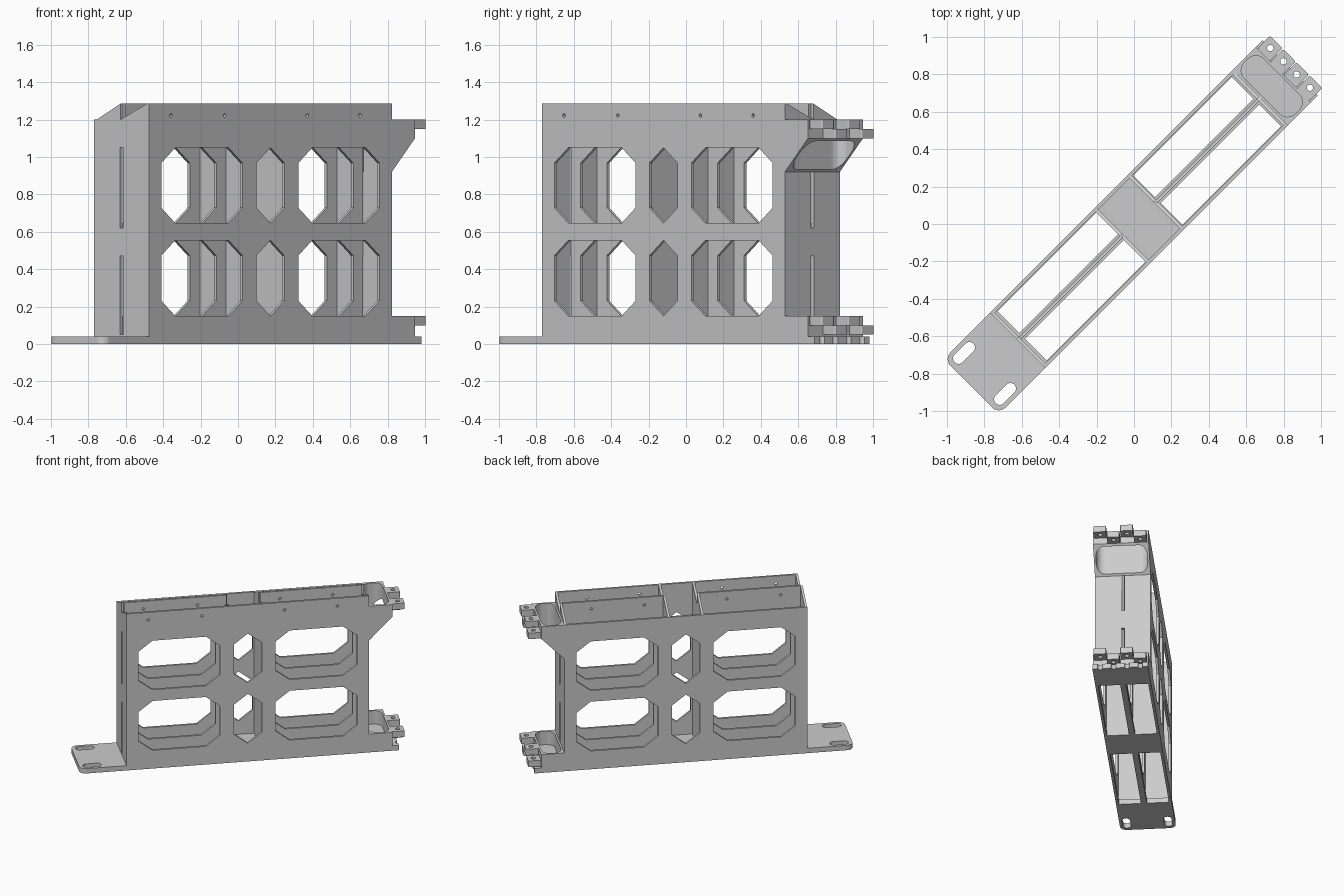
import bpy, bmesh
from math import pi, cos, sin
from mathutils import Matrix, Euler

cube = bpy.data.objects.get("Cube")
if cube:
    bpy.data.objects.remove(cube)

grey = bpy.data.materials.new("plain_grey")
grey.use_nodes = True
grey.diffuse_color = (0.6, 0.6, 0.6, 1)
grey.node_tree.nodes["Principled BSDF"].inputs["Base Color"].default_value = (0.6, 0.6, 0.6, 1)

TURN = Matrix.Rotation(pi / 4, 4, 'Z')      # the holder stands diagonally
FLAT = Euler((0, 0, 0))                     # outline in length, width
LONG = Euler((pi / 2, 0, 0))                # outline in length, height
CROSS = Euler((pi / 2, 0, pi / 2))          # outline in width, height

H, T = 0.208, 0.018                         # half width, wall thickness
START, END, MID = -0.88, 0.955, 0.0375      # box ends and middle
BASE, LOW, TOP = 0.04, 1.2, 1.285           # floor, back and front heights


def rect(a0, a1, b0, b1):
    return [(a0, b0), (a1, b0), (a1, b1), (a0, b1)]


def arc(a, b, r, start, sweep, n=8):
    return [(a + r * cos(start + sweep * i / n), b + r * sin(start + sweep * i / n))
            for i in range(n + 1)]


def circle(a, b, r):
    return arc(a, b, r, 0, 2 * pi, 20)[:-1]


def rounded(a0, a1, b0, b1, r):
    pts = []
    for i, (a, b) in enumerate([(a1 - r, b1 - r), (a0 + r, b1 - r), (a0 + r, b0 + r), (a1 - r, b0 + r)]):
        pts += arc(a, b, r, i * pi / 2, pi / 2)
    return pts


def window(a0, a1, b0, b1, ca=0.106, cb=0.082):
    # corner-cut window; the narrow ones come to a point
    pts = [(a0, b0 + cb), (a0 + ca, b0), (a1 - ca, b0), (a1, b0 + cb),
           (a1, b1 - cb), (a1 - ca, b1), (a0 + ca, b1), (a0, b1 - cb)]
    return [p for i, p in enumerate(pts)
            if abs(p[0] - pts[i - 1][0]) + abs(p[1] - pts[i - 1][1]) > 0.001]


def panel(name, loops, facing, offset, thickness):
    """Flat panel from an outline and its holes, placed by its centre."""
    curve = bpy.data.curves.new(name, 'CURVE')
    curve.dimensions, curve.fill_mode, curve.extrude = '2D', 'BOTH', thickness / 2
    for loop in loops:
        spline = curve.splines.new('POLY')
        spline.points.add(len(loop) - 1)
        for point, (a, b) in zip(spline.points, loop):
            point.co = (a, b, 0, 1)
        spline.use_cyclic_u = True
    helper = bpy.data.objects.new(name + "_outline", curve)
    bpy.context.collection.objects.link(helper)
    deps = bpy.context.evaluated_depsgraph_get()
    mesh = bpy.data.meshes.new_from_object(helper.evaluated_get(deps))
    bpy.data.objects.remove(helper)
    mesh.transform(TURN @ Matrix.Translation(offset) @ facing.to_matrix().to_4x4())
    bm = bmesh.new()
    bm.from_mesh(mesh)
    bmesh.ops.remove_doubles(bm, verts=bm.verts, dist=0.0002)
    bmesh.ops.recalc_face_normals(bm, faces=bm.faces)
    for face in bm.faces:
        face.smooth = False
    bm.to_mesh(mesh)
    bm.free()
    mesh.materials.clear()
    mesh.materials.append(grey)
    obj = bpy.data.objects.new(name, mesh)
    bpy.context.collection.objects.link(obj)
    return obj


# Base plate: rounded mounting tab, notched far edge, four floor openings
knuckles = [-0.15, -0.05, 0.05, 0.15]
tip, r = 1.18, 0.05
outline = [(tip, -H)]
for v in knuckles:
    outline += arc(tip, v, 0.018, -pi / 2, -pi)
outline += [(tip, H)]
outline += arc(-1.23 + r, H - r, r, pi / 2, pi / 2) + arc(-1.23 + r, r - H, r, pi, pi / 2)
loops = [outline]
for side in (-1, 1):
    lo, hi = sorted((side * 0.022, side * 0.187))
    loops += [rect(-0.845, -0.1, lo, hi), rect(0.18, 0.925, lo, hi)]
    loops.append(rounded(-1.2, -1.06, side * 0.155 - 0.03, side * 0.155 + 0.03, 0.0295))
panel("base_plate", loops, FLAT, (0, 0, BASE / 2), BASE)

# Long walls with two rows of windows
rows = [(0.15, 0.555), (0.647, 1.05)]
left_windows = [window(-0.788, -0.173, *row) for row in rows]
right_windows = [window(0.248, 0.863, *row) for row in rows]
centre_windows = [window(MID - 0.106, MID + 0.106, *row) for row in rows]
left_holes = [circle(u, 1.222, 0.01) for u in (-0.715, -0.308)]
right_holes = [circle(u, 1.222, 0.01) for u in (0.316, 0.715)]
all_windows = left_windows + centre_windows + right_windows
panel("front_wall", [rect(START, END, BASE, TOP)] + all_windows + left_holes + right_holes,
      LONG, (0, T / 2 - H, 0), T)
panel("back_wall", [rect(START, END, BASE, LOW)] + all_windows, LONG, (0, H - T / 2, 0), T)
panel("divider_left", [rect(START + T, -0.09, BASE, TOP)] + left_windows + left_holes,
      LONG, (0, 0, 0), T)
panel("divider_right", [rect(0.165, END - T, BASE, TOP)] + right_windows + right_holes,
      LONG, (0, 0, 0), T)

# Cross walls with a stepped, sloping top edge
w = H - T
stepped = [(-w, BASE), (w, BASE), (w, LOW), (T / 2, TOP), (T / 2, LOW), (-w, TOP)]
slots = [rect(-0.011, 0.011, 0.05, 0.47), rect(-0.011, 0.011, 0.62, 1.05)]
for name, u, cuts in (("end_wall_near", START + T / 2, slots), ("end_wall_far", END - T / 2, slots),
                      ("cross_wall_near", -0.09, []), ("cross_wall_far", 0.165, [])):
    panel(name, [stepped] + cuts, CROSS, (u, 0, 0), T)

# Hinge brackets: profile blocks hollowed by a rounded upright pocket
face = 1.13
profiles = {"upper": [(END, 0.92), (face, 1.1), (face, LOW), (END, LOW)],
            "lower": rect(END, face, BASE, 0.15)}
for level, profile in profiles.items():
    bracket = panel(level + "_bracket", [profile], LONG, (0, 0, 0), 2 * H)
    top = max(p[1] for p in profile)
    cutter = panel("pocket_cutter", [rounded(0.968, 1.115, -0.193, 0.193, 0.06)],
                   FLAT, (0, 0, top), 0.8 if level == "upper" else 0.2198)
    cutter.hide_render = True
    cut = bracket.modifiers.new("pocket", 'BOOLEAN')
    cut.operation, cut.solver, cut.object = 'DIFFERENCE', 'EXACT', cutter
    deps = bpy.context.evaluated_depsgraph_get()
    mesh = bpy.data.meshes.new_from_object(bracket.evaluated_get(deps))
    bracket.modifiers.clear()
    bracket.data = mesh
    bpy.data.objects.remove(cutter)
    # Alternating high and low knuckles with pin holes
    for i, v in enumerate(knuckles):
        z = top - 0.025 - 0.05 * (i % 2)
        panel(f"{level}_knuckle_{i + 1}",
              [rounded(face - 0.002, 1.225, v - 0.047, v + 0.047, 0.008), circle(tip, v, 0.017)],
              FLAT, (0, 0, z), 0.05)
